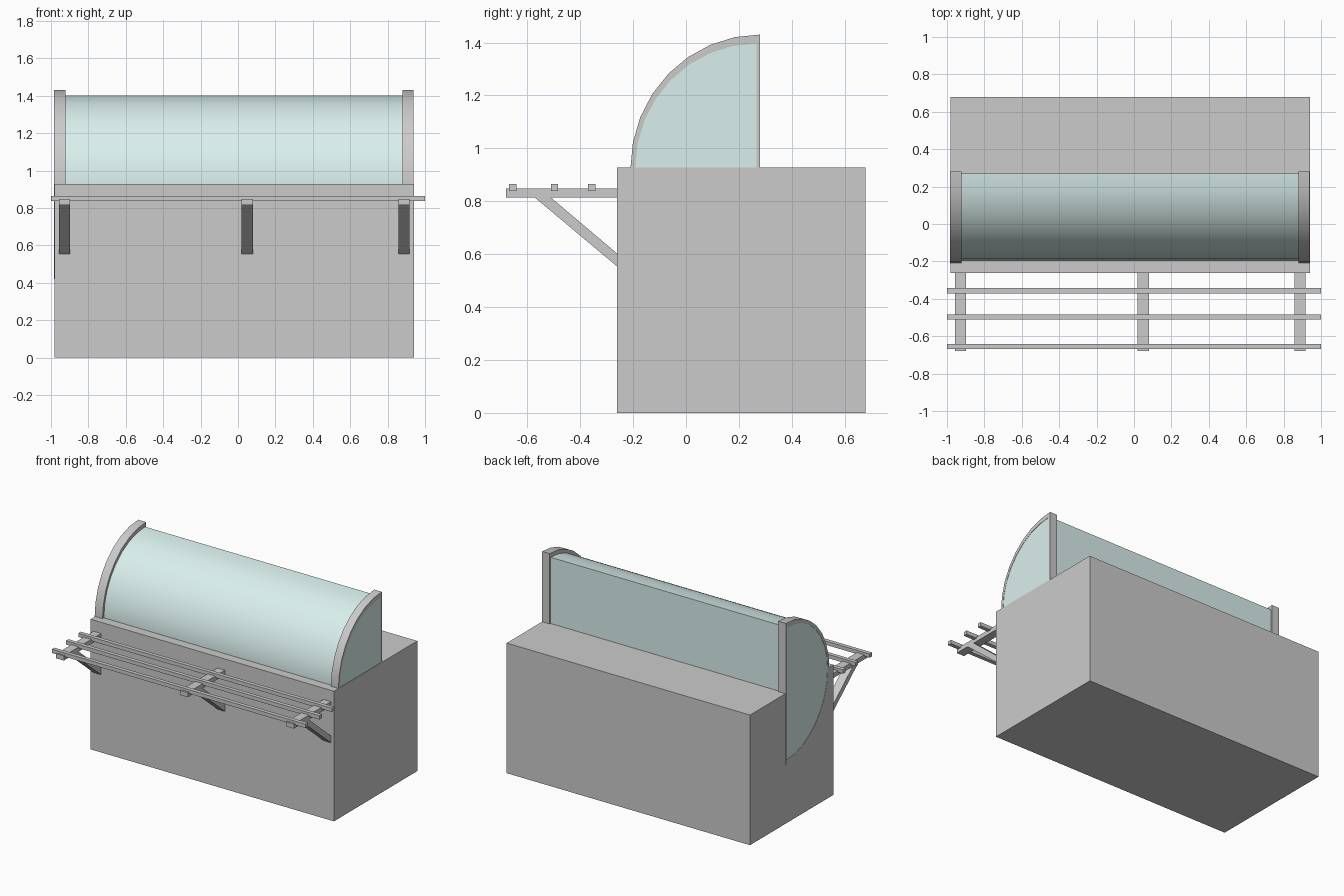
import bpy, bmesh, math

if "Cube" in bpy.data.objects:
    bpy.data.objects.remove(bpy.data.objects["Cube"])


def new_object(name, bm, material=None):
    bmesh.ops.recalc_face_normals(bm, faces=bm.faces)
    mesh = bpy.data.meshes.new(name)
    bm.to_mesh(mesh)
    bm.free()
    obj = bpy.data.objects.new(name, mesh)
    bpy.context.collection.objects.link(obj)
    if material:
        mesh.materials.append(material)
    return obj


def smooth(obj):
    bpy.ops.object.select_all(action='DESELECT')
    obj.select_set(True)
    bpy.context.view_layer.objects.active = obj
    bpy.ops.object.shade_smooth_by_angle(angle=math.radians(30))


def extrude_x(name, profile, x0, x1, material=None):
    """Solid with a (y, z) outline running from x0 to x1."""
    bm = bmesh.new()
    face = bm.faces.new([bm.verts.new((x0, y, z)) for y, z in profile])
    ext = bmesh.ops.extrude_face_region(bm, geom=[face])
    moved = [v for v in ext["geom"] if isinstance(v, bmesh.types.BMVert)]
    bmesh.ops.translate(bm, vec=(x1 - x0, 0, 0), verts=moved)
    return new_object(name, bm, material)


def box(name, x0, x1, y0, y1, z0, z1):
    return extrude_x(name, [(y0, z0), (y1, z0), (y1, z1), (y0, z1)], x0, x1)


def half_round(y_back, ry, rz, zc=0.925, steps=16):
    """Half ellipse bulging to the front, flat side at y_back."""
    return [(y_back - ry * math.sin(math.pi * i / steps),
             zc + rz * math.cos(math.pi * i / steps)) for i in range(steps + 1)]


def ring_x(name, outer, inner, x0, x1):
    """Closed frame between two matching (y, z) outlines."""
    bm = bmesh.new()
    loops = [[bm.verts.new((x, y, z)) for y, z in pts]
             for x, pts in ((x0, outer), (x1, outer), (x1, inner), (x0, inner))]
    n = len(outer)
    for k in range(4):
        a, b = loops[k], loops[(k + 1) % 4]
        for i in range(n):
            j = (i + 1) % n
            bm.faces.new((a[i], a[j], b[j], b[i]))
    return new_object(name, bm)


glass = bpy.data.materials.new("pale_glass")
glass.diffuse_color = (0.70, 0.87, 0.85, 1)
glass.use_nodes = True
glass.node_tree.nodes["Principled BSDF"].inputs["Base Color"].default_value = glass.diffuse_color

# Counter body
box("counter", -0.98, 0.94, -0.261, 0.678, 0, 0.928)

# Curved glass case, its lower half sunk into the counter
smooth(extrude_x("glass_case", half_round(0.27, 0.465, 0.475),
                 -0.982, 0.937, glass))

# End frames around the glass; the left one stands just proud of the counter
for side, x0, x1 in (("left", -0.984, -0.922), ("right", 0.88, 0.939)):
    smooth(ring_x(side + "_glass_frame", half_round(0.28, 0.49, 0.505),
                  half_round(0.267, 0.459, 0.471), x0, x1))

# Tray shelf brackets: arm and diagonal brace
for i, x in enumerate((-0.928, 0.05, 0.887), 1):
    box(f"bracket_arm_{i}", x - 0.03, x + 0.03, -0.68, -0.261, 0.815, 0.848)
    extrude_x(f"bracket_brace_{i}",
              [(-0.574, 0.816), (-0.513, 0.816), (-0.261, 0.603), (-0.261, 0.554)],
              x - 0.03, x + 0.03)

# Tray rails
for i, y in enumerate((-0.655, -0.497, -0.357), 1):
    box(f"tray_rail_{i}", -1, 1, y - 0.014, y + 0.014, 0.838, 0.865)
